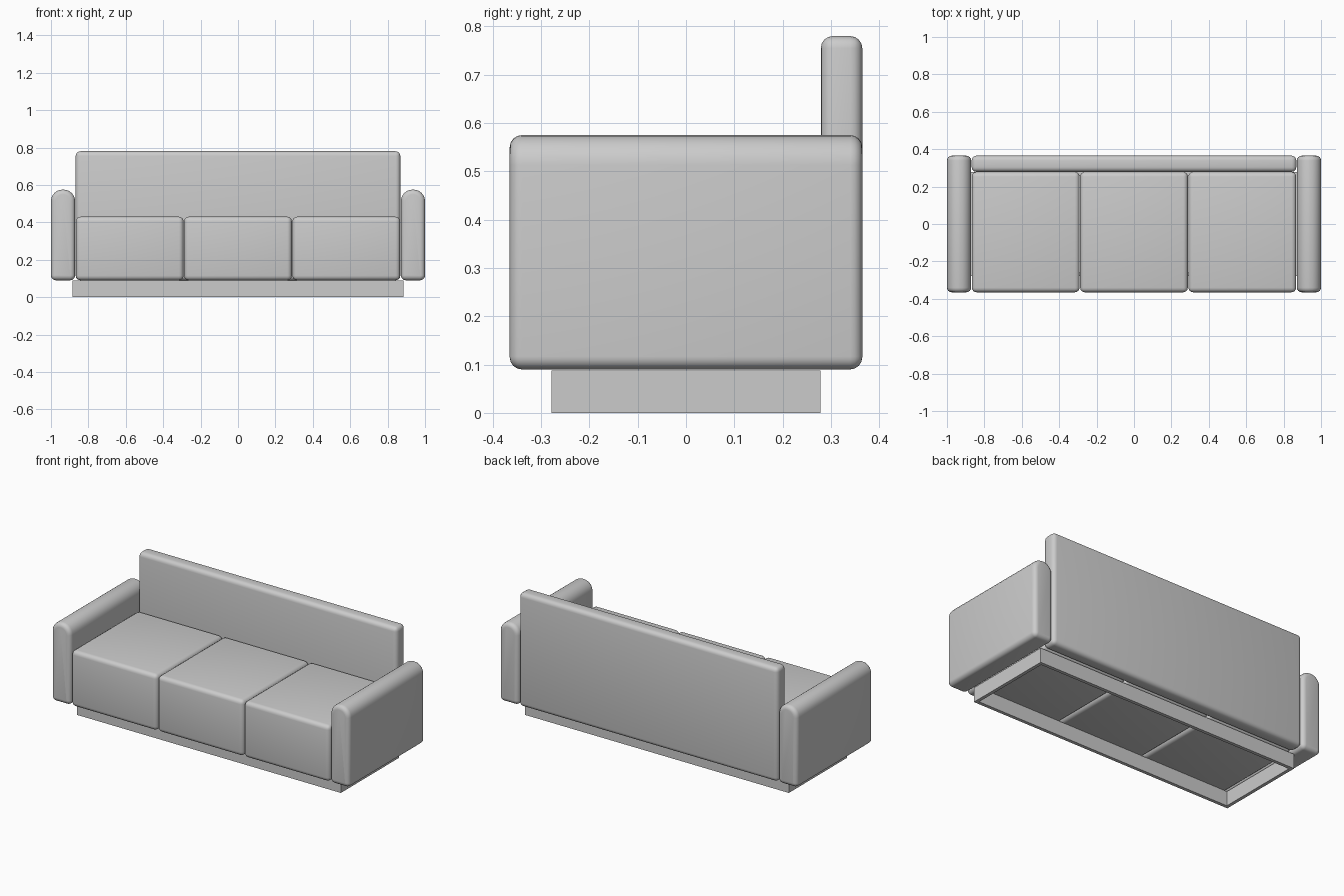
import bpy, bmesh, math

if "Cube" in bpy.data.objects:
    bpy.data.objects.remove(bpy.data.objects["Cube"])


def finish(name, bm):
    bmesh.ops.recalc_face_normals(bm, faces=bm.faces)
    mesh = bpy.data.meshes.new(name)
    bm.to_mesh(mesh)
    bm.free()
    ob = bpy.data.objects.new(name, mesh)
    bpy.context.collection.objects.link(ob)
    bpy.ops.object.select_all(action='DESELECT')
    ob.select_set(True)
    bpy.context.view_layer.objects.active = ob
    return ob


def box(name, lo, hi, bevel=0.0):
    bm = bmesh.new()
    bmesh.ops.create_cube(bm, size=1)
    for v in bm.verts:
        v.co = [lo[i] + (v.co[i] + 0.5) * (hi[i] - lo[i]) for i in range(3)]
    if bevel:
        bmesh.ops.bevel(bm, geom=bm.edges[:], offset=bevel, segments=4,
                        profile=0.5, affect='EDGES')
    ob = finish(name, bm)
    if bevel:
        bpy.ops.object.shade_smooth_by_angle(angle=math.radians(35))
    return ob


def arm_profile(x0, x1, z0, z1, d):
    # Rounded outline shrunk by d: wide rounded top, tight bottom corners
    pts = []
    for cx, cz, r, a in ((x1, z1, 0.062, 0), (x0, z1, 0.062, 90),
                         (x0, z0, 0.027, 180), (x1, z0, 0.027, 270)):
        px = cx - r if cx == x1 else cx + r
        pz = cz - r if cz == z1 else cz + r
        for k in range(7):
            t = math.radians(a + 15 * k)
            pts.append((px + (r - d) * math.cos(t), pz + (r - d) * math.sin(t)))
    return pts


def arm(name, x0, x1):
    bm = bmesh.new()
    r, half, n = 0.025, 0.365, 4
    steps = [(r * (1 - math.sin(k * math.pi / 2 / n)),
              half - r * (1 - math.cos(k * math.pi / 2 / n))) for k in range(n + 1)]
    stations = [(d, -y) for d, y in
                [(r * (1 - math.cos(k * math.pi / 2 / n)),
                  half - r + r * math.sin(k * math.pi / 2 / n)) for k in range(n, -1, -1)]]
    stations += [(d, -y) for d, y in reversed(stations)]
    rings = [[bm.verts.new((x, y, z)) for x, z in arm_profile(x0, x1, 0.09, 0.575, d)]
             for d, y in stations]
    for a, b in zip(rings, rings[1:]):
        for i in range(len(a)):
            j = (i + 1) % len(a)
            bm.faces.new((a[i], a[j], b[j], b[i]))
    bm.faces.new(rings[0])
    bm.faces.new(rings[-1])
    finish(name, bm)
    bpy.ops.object.shade_smooth_by_angle(angle=math.radians(35))


# Armrests
arm("left_arm", -1.0, -0.871)
arm("right_arm", 0.871, 1.0)

# Three seat cushions
for i, cx in enumerate((-0.579, 0.0, 0.579)):
    box(f"seat_cushion_{i + 1}", (cx - 0.288, -0.365, 0.09), (cx + 0.288, 0.278, 0.43), 0.025)

# Backrest
box("backrest", (-0.868, 0.279, 0.09), (0.868, 0.365, 0.78), 0.025)

# Open plinth frame
X, Y, H, T = 0.885, 0.278, 0.088, 0.02
bm = bmesh.new()
loops = [[bm.verts.new((sx * (X - t), sy * (Y - t), z))
          for sx, sy in ((-1, -1), (1, -1), (1, 1), (-1, 1))]
         for t, z in ((0, 0), (0, H), (T, H), (T, 0))]
for k in range(4):
    a, b = loops[k], loops[(k + 1) % 4]
    for i in range(4):
        j = (i + 1) % 4
        bm.faces.new((a[i], a[j], b[j], b[i]))
finish("base_frame", bm)
